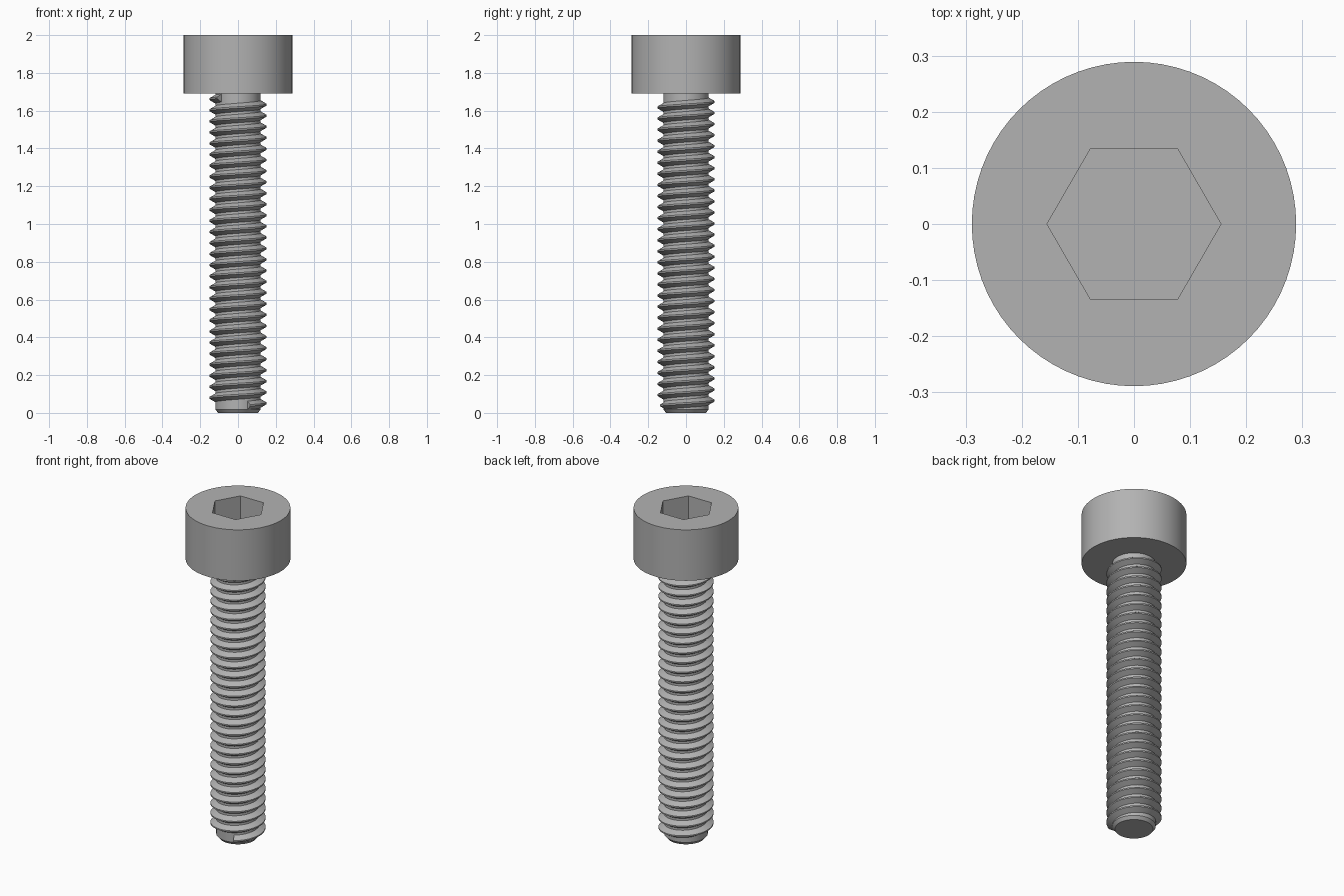
import bpy, bmesh
from math import sin, cos, pi, radians

cube = bpy.data.objects.get("Cube")
if cube:
    bpy.data.objects.remove(cube)

GREY = (0.45, 0.45, 0.45, 1)
steel = bpy.data.materials.new("steel_grey")
steel.use_nodes = True
steel.diffuse_color = GREY
steel.node_tree.nodes["Principled BSDF"].inputs["Base Color"].default_value = GREY


def ring(bm, radius, z, count, start=0.0):
    return [bm.verts.new((radius * cos(start + 2 * pi * i / count),
                          radius * sin(start + 2 * pi * i / count), z)) for i in range(count)]


def bridge(bm, lower, upper):
    n = len(lower)
    for i in range(n):
        j = (i + 1) % n
        bm.faces.new((lower[i], lower[j], upper[j], upper[i]))


def finish(bm, name):
    bmesh.ops.recalc_face_normals(bm, faces=bm.faces)
    mesh = bpy.data.meshes.new(name)
    bm.to_mesh(mesh)
    bm.free()
    mesh.materials.append(steel)
    obj = bpy.data.objects.new(name, mesh)
    bpy.context.collection.objects.link(obj)
    bpy.ops.object.select_all(action="DESELECT")
    obj.select_set(True)
    bpy.context.view_layer.objects.active = obj
    bpy.ops.object.shade_smooth_by_angle(angle=radians(25))
    return obj


SEGMENTS = 72
HEAD_BOTTOM, TOP = 1.69, 2.0

# Cylindrical head with a hexagonal socket
bm = bmesh.new()
low = ring(bm, 0.289, HEAD_BOTTOM, SEGMENTS)
high = ring(bm, 0.289, TOP, SEGMENTS)
rim = ring(bm, 0.155, TOP, 6)
floor = ring(bm, 0.155, TOP - 0.16, 6)
bridge(bm, low, high)
bridge(bm, rim, floor)
bm.faces.new(low)
bm.faces.new(floor)
step = SEGMENTS // 6
for k in range(6):  # flat top, one sector per socket side
    arc = [high[(k * step + i) % SEGMENTS] for i in range(step + 1)]
    bm.faces.new(arc + [rim[(k + 1) % 6], rim[k]])
finish(bm, "socket_head")

# Core of the shank with a chamfered tip
CORE = 0.12
bm = bmesh.new()
rings = [ring(bm, r, z, SEGMENTS) for r, z in
         ((0.105, 0), (CORE, 0.018), (CORE, HEAD_BOTTOM))]
for a, b in zip(rings, rings[1:]):
    bridge(bm, a, b)
bm.faces.new(rings[0])
bm.faces.new(rings[-1])
finish(bm, "shank_core")

# Right-handed helical thread: a trapezoid section swept round the core
CREST, START_Z, END_Z = 0.152, 0.04, 1.668
START_ANGLE, TURNS = radians(-65), 27.8
PER_TURN = 48
PROFILE = ((CORE - 0.006, -0.026), (CREST, -0.004), (CREST, 0.004), (CORE - 0.006, 0.026))
bm = bmesh.new()
steps = round(TURNS * PER_TURN)
previous = None
for s in range(steps + 1):
    t = s / steps
    angle = START_ANGLE + 2 * pi * TURNS * t
    centre = START_Z + (END_Z - START_Z) * t
    section = [bm.verts.new((r * cos(angle), r * sin(angle), min(centre + dz, HEAD_BOTTOM)))
               for r, dz in PROFILE]
    if previous:
        bridge(bm, previous, section)
    else:
        bm.faces.new(section)
    previous = section
bm.faces.new(previous)
finish(bm, "screw_thread")
